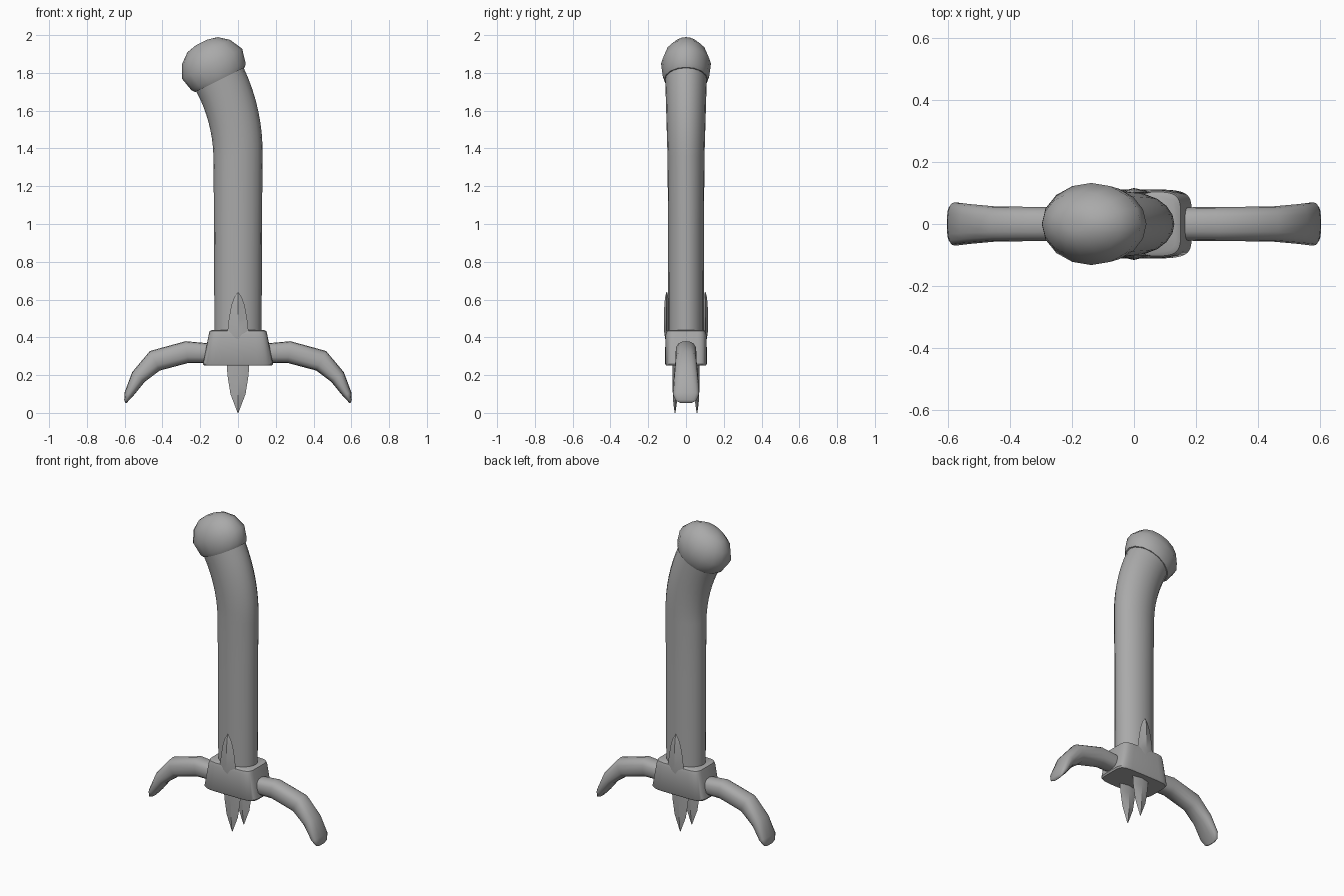
import bpy, bmesh
from math import sin, cos, pi, radians, copysign
from mathutils import Vector

cube = bpy.data.objects.get("Cube")
if cube:
    bpy.data.objects.remove(cube, do_unlink=True)

steel = bpy.data.materials.new("grey_steel")
steel.use_nodes = True
steel.diffuse_color = (0.4, 0.4, 0.4, 1)
steel.node_tree.nodes["Principled BSDF"].inputs["Base Color"].default_value = (0.4, 0.4, 0.4, 1)


def power(t, p):
    return copysign(abs(t) ** p, t) if abs(t) > 1e-6 else 0.0


def loft(name, stations, sides, p=1.0, smooth=40):
    """Skin rings of (centre, across direction, half across, half depth in y)."""
    bm = bmesh.new()
    rings = []
    for centre, across, a, b in stations:
        ring = []
        for i in range(sides):
            t = 2 * pi * i / sides
            offset = Vector(across) * a * power(cos(t), p)
            offset.y += b * power(sin(t), p)
            ring.append(bm.verts.new(Vector(centre) + offset))
        rings.append(ring)
    for low, high in zip(rings, rings[1:]):
        for i in range(sides):
            j = (i + 1) % sides
            bm.faces.new((low[i], low[j], high[j], high[i]))
    bm.faces.new(rings[0])
    bm.faces.new(rings[-1])
    bmesh.ops.recalc_face_normals(bm, faces=bm.faces)
    mesh = bpy.data.meshes.new(name)
    bm.to_mesh(mesh)
    bm.free()
    mesh.materials.append(steel)
    obj = bpy.data.objects.new(name, mesh)
    bpy.context.collection.objects.link(obj)
    bpy.ops.object.select_all(action='DESELECT')
    obj.select_set(True)
    bpy.context.view_layer.objects.active = obj
    bpy.ops.object.shade_smooth_by_angle(angle=radians(smooth))
    return obj


X = (1, 0, 0)

# Grip: straight shaft that leans over along an arc
lean, radius, bend_z = radians(26.5), 0.905, 1.36
grip = [((0, 0, 0.4), X, 0.125, 0.094), ((0, 0, 1.0), X, 0.127, 0.095)]
steps = 8
for k in range(steps + 1):
    f = k / steps
    t = lean * f
    centre = (-radius * (1 - cos(t)), 0, bend_z + radius * sin(t))
    grip.append((centre, (cos(t), 0, sin(t)), 0.13 + 0.01 * f, 0.098 + 0.012 * f))
loft("grip", grip, 20)

# Pommel: faceted cap on the leaning end
end = Vector(grip[-1][0])
axis = Vector((-sin(lean), 0, cos(lean)))
across = (cos(lean), 0, sin(lean))
cap = [(0, 0.148, 0.115), (0.02, 0.161, 0.123), (0.095, 0.178, 0.132),
       (0.165, 0.142, 0.105), (0.207, 0.09, 0.062), (0.22, 0.035, 0.025)]
loft("pommel", [(end + axis * u, across, a, b) for u, a, b in cap], 16, smooth=50)

# Guard block: tapered, with rounded corners
block = [(0.25, 0.18, 0.105), (0.26, 0.186, 0.111), (0.415, 0.155, 0.109),
         (0.433, 0.15, 0.104), (0.44, 0.135, 0.092)]
loft("guard_block", [((0, 0, z), X, a, b) for z, a, b in block], 32, p=0.35)

# Drooping cross arms, flattened towards the tips
arm = [(0.12, 0.315, 0.05, 0.053, 0), (0.27, 0.322, 0.058, 0.055, 7),
       (0.44, 0.276, 0.058, 0.056, 27), (0.527, 0.19, 0.042, 0.064, 52),
       (0.577, 0.1, 0.025, 0.07, 68), (0.592, 0.065, 0.011, 0.055, 70),
       (0.593, 0.053, 0.004, 0.03, 70)]
for side, label in ((1, "left"), (-1, "right")):
    loft(label + "_cross_arm",
         [((side * x, 0, z), (side * sin(radians(d)), 0, cos(radians(d))), a, b)
          for x, z, a, b, d in arm], 16, p=0.8, smooth=60)

# Ridged spikes above and below the block, front and back
upper = [(0.39, 0.058, 0.008), (0.43, 0.056, 0.014), (0.5, 0.048, 0.014),
         (0.57, 0.035, 0.013), (0.61, 0.021, 0.009), (0.64, 0.002, 0.002)]
lower = [(0.27, 0.06, 0.014), (0.2, 0.056, 0.014), (0.1, 0.04, 0.012),
         (0.05, 0.021, 0.009), (0.0, 0.002, 0.002)]
for side, label in ((-1, "front"), (1, "back")):
    loft(label + "_upper_spike",
         [((0, side * 0.102, z), X, a, b) for z, a, b in upper], 4, smooth=30)
    loft(label + "_lower_spike",
         [((0, side * 0.058, z), X, a, b) for z, a, b in lower], 4, smooth=30)
